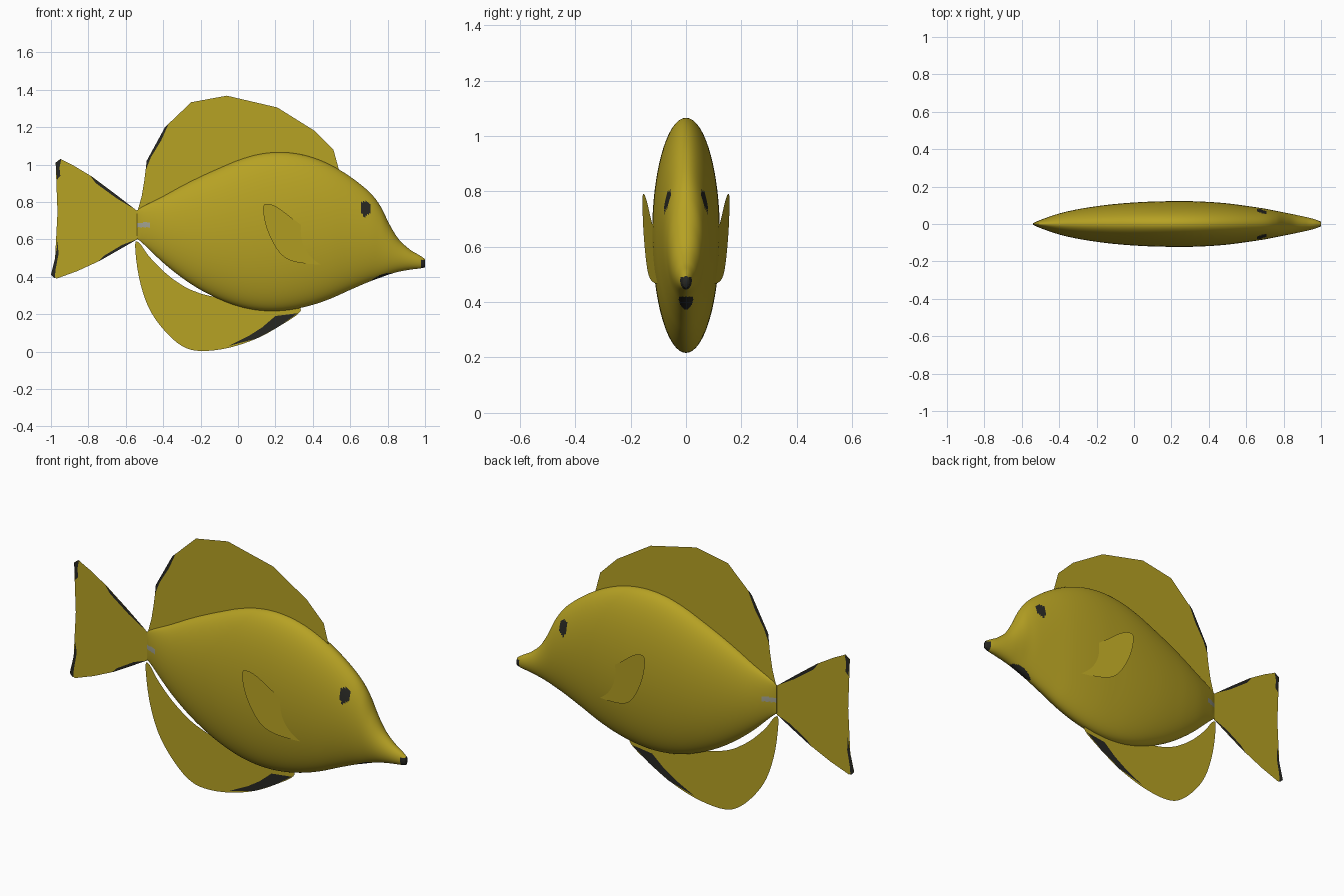
import bpy
import bmesh
import math
from mathutils import Vector

default = bpy.data.objects.get("Cube")
if default:
    bpy.data.objects.remove(default)


def material(name, color):
    mat = bpy.data.materials.new(name)
    mat.use_nodes = True
    rgba = (*color, 1)
    mat.diffuse_color = rgba
    mat.node_tree.nodes["Principled BSDF"].inputs["Base Color"].default_value = rgba
    return mat


yellow = material("fish_yellow", (0.47, 0.36, 0.017))
black = material("marking_black", (0.02, 0.02, 0.016))
grey = material("spine_grey", (0.36, 0.36, 0.28))


def spline(points, steps, closed=False):
    """Smooth curve through points of any dimension."""
    pts = [Vector(p) for p in points]
    n = len(pts)
    pick = (lambda i: pts[i % n]) if closed else (lambda i: pts[min(max(i, 0), n - 1)])
    out = []
    for i in range(n if closed else n - 1):
        a, b, c, d = (pick(i + k) for k in (-1, 0, 1, 2))
        for s in range(steps):
            t = s / steps
            out.append(b + (c - a) * (t / 2) + (a * 2 - b * 5 + c * 4 - d) * (t * t / 2)
                       + (b * 3 - a - c * 3 + d) * (t ** 3 / 2))
    if not closed:
        out.append(pts[-1])
    return out


def finish(bm, name, mats):
    mesh = bpy.data.meshes.new(name)
    bm.to_mesh(mesh)
    bm.free()
    for mat in mats:
        mesh.materials.append(mat)
    obj = bpy.data.objects.new(name, mesh)
    bpy.context.scene.collection.objects.link(obj)
    return obj


def sheet(name, outline, mat, depth=lambda x: 0):
    """Flat sheet from an x, z outline; depth gives y from x."""
    bm = bmesh.new()
    face = bm.faces.new([bm.verts.new((x, depth(x), z)) for x, z in outline])
    bmesh.ops.triangulate(bm, faces=[face])
    return finish(bm, name, [mat])


def edge_marking(name, outline):
    """Black marking on both sides of a fin."""
    for side, y in (("right", -0.0015), ("left", 0.0015)):
        sheet(name + "_" + side, outline, black, lambda x: y)


# Body: elliptical sections given as x, top, bottom, half width
stations = [
    (-.54, .755, .605, .004), (-.5, .78, .57, .022), (-.4, .83, .475, .056),
    (-.3, .885, .395, .079), (-.2, .935, .33, .095), (-.1, .98, .28, .107),
    (0, 1.022, .243, .115), (.1, 1.052, .222, .12), (.2, 1.065, .217, .122),
    (.3, 1.06, .227, .122), (.4, 1.037, .25, .118), (.5, .995, .285, .11),
    (.6, .935, .33, .097), (.7, .855, .373, .082), (.76, .78, .395, .07),
    (.81, .68, .413, .06), (.86, .6, .427, .05), (.92, .545, .438, .037),
    (.97, .515, .444, .024), (1, .495, .45, .012)]
SIDES = 112
bm = bmesh.new()
rings = []
for x, top, bottom, width in spline(stations, 9):
    mid, half = (top + bottom) / 2, (top - bottom) / 2
    angles = [math.tau * i / SIDES for i in range(SIDES)]
    rings.append([bm.verts.new((x, width * math.sin(a), mid + half * math.cos(a)))
                  for a in angles])
for r, s in zip(rings, rings[1:]):
    for i in range(SIDES):
        j = (i + 1) % SIDES
        bm.faces.new((r[i], r[j], s[j], s[i]))
bm.faces.new(rings[0])
bm.faces.new(rings[-1])
bmesh.ops.recalc_face_normals(bm, faces=bm.faces)
for f in bm.faces:
    f.smooth = True
    x, y, z = f.calc_center_median()
    eye = ((x - .682) / .027) ** 2 + ((z - .765) / .042) ** 2 < 1
    mouth = x > .977 and z < .49
    chin = ((x - .765) / .065) ** 2 + (y / .026) ** 2 < 1 and z < .45
    spine = x < -.47 and abs(z - .677) < .013 and abs(y) > .004
    f.material_index = 1 if eye or mouth or chin else 2 if spine else 0
finish(bm, "body", [yellow, black, grey])

# Dorsal fin
sheet("dorsal_fin", [
    (-.54, .74), (-.515, .83), (-.5, .92), (-.488, 1.02), (-.39, 1.2), (-.25, 1.333),
    (-.06, 1.368), (.21, 1.305), (.41, 1.18), (.51, 1.08), (.54, .97),
    (.4, .95), (.2, .95), (-.2, .85), (-.5, .72)], yellow)
edge_marking("dorsal_marking", [
    (-.493, .97), (-.488, 1.02), (-.39, 1.2), (-.37, 1.22), (-.41, 1.13), (-.465, 1.04)])

# Tail fin
sheet("tail_fin", [
    (-.53, .745), (-.66, .845), (-.78, .935), (-.88, .995), (-.95, 1.03), (-.975, 1.01),
    (-.965, .9), (-.955, .75), (-.96, .61), (-.978, .5), (-1, .41), (-.97, .39),
    (-.86, .43), (-.74, .485), (-.53, .605)], yellow)
edge_marking("tail_upper_marking", [
    (-.55, .76), (-.66, .845), (-.79, .94), (-.76, .9), (-.65, .82)])
edge_marking("tail_lower_marking", [
    (-.54, .6), (-.64, .542), (-.75, .48), (-.72, .51), (-.62, .57)])
edge_marking("tail_top_tip", [
    (-.945, 1.03), (-.975, 1.01), (-.967, .92), (-.95, .94), (-.955, .99)])
edge_marking("tail_bottom_tip", [
    (-.963, .59), (-.978, .5), (-1, .41), (-.98, .39), (-.975, .44), (-.96, .52)])

# Anal fin, partly buried in the belly
sheet("anal_fin", spline([
    (-.55, .572), (-.525, .578), (-.48, .515), (-.4, .43), (-.3, .355), (-.2, .31),
    (-.08, .285), (.1, .26), (.3, .245), (.33, .21), (.22, .135), (.1, .07), (-.05, .02),
    (-.2, .003), (-.3, .03), (-.4, .12), (-.48, .24), (-.53, .4)], 4, True), yellow)
edge_marking("anal_marking", [
    (.32, .205), (.2, .19), (.13, .13), (.06, .085), (-.05, .03), (.1, .07), (.22, .135)])

# Pectoral fins, mirrored, flaring outward toward the rear
pectoral = spline([
    (.135, .77), (.15, .67), (.2, .56), (.26, .497), (.35, .472), (.47, .468),
    (.52, .5), (.48, .57), (.34, .672), (.22, .765), (.16, .79)], 5, True)
for name, side in (("left", 1), ("right", -1)):
    sheet(name + "_pectoral_fin", pectoral, yellow,
          lambda x: side * (.158 - .18 * (x - .13)))
